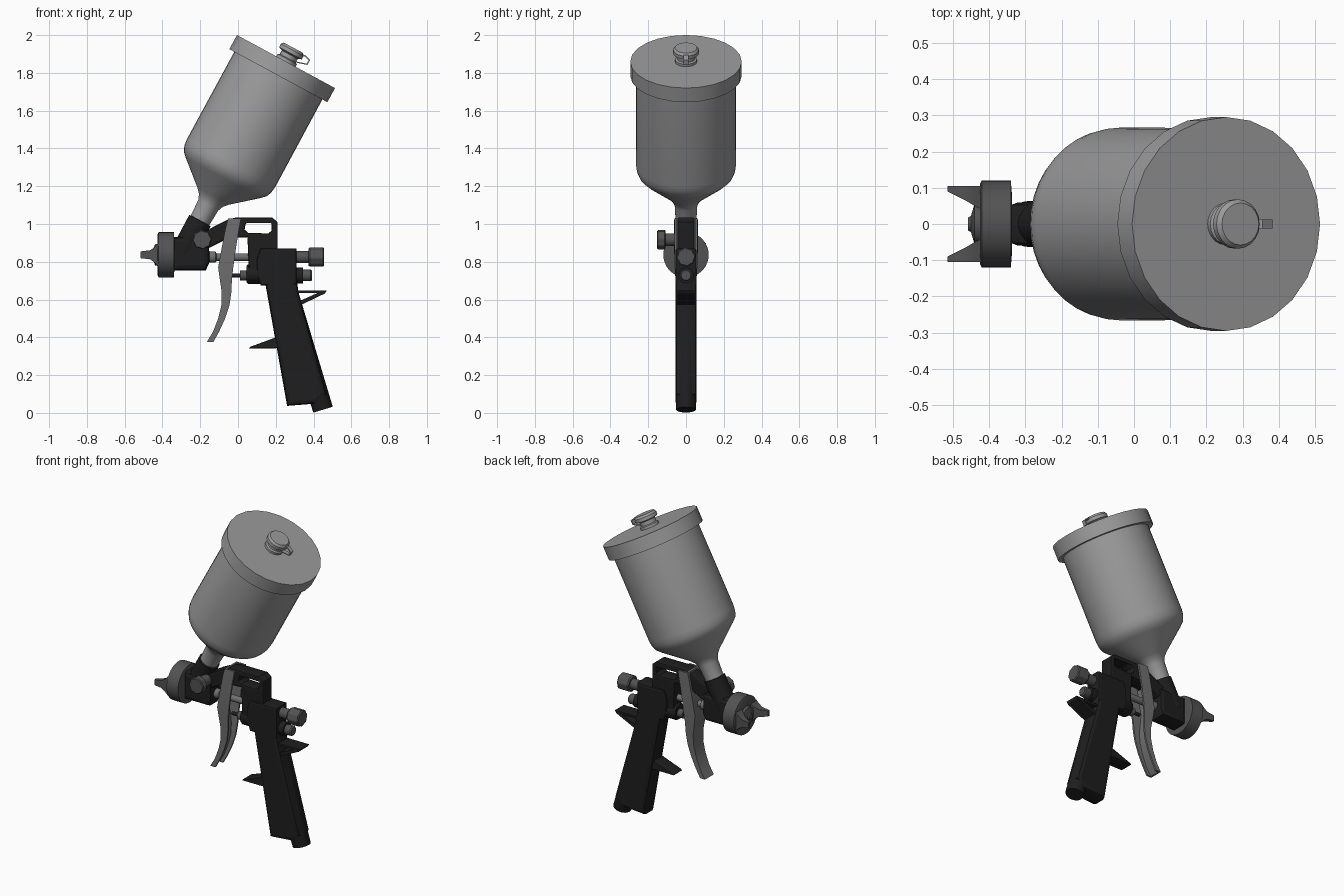
import bpy, bmesh, math
from mathutils import Vector


def material(name, r, g, b):
    m = bpy.data.materials.new(name)
    m.diffuse_color = (r, g, b, 1)
    return m


CUP = material("cup_grey", 0.33, 0.33, 0.33)
BLACK = material("black_body", 0.013, 0.013, 0.013)
STEEL = material("trigger_grey", 0.16, 0.16, 0.16)
DARK = material("dark_metal", 0.085, 0.085, 0.085)


def finish(name, mesh, mat, angle=35):
    ob = bpy.data.objects.new(name, mesh)
    bpy.context.collection.objects.link(ob)
    mesh.materials.clear()
    mesh.materials.append(mat)
    for p in mesh.polygons:
        p.use_smooth = True
        p.material_index = 0
    mesh.set_sharp_from_angle(angle=math.radians(angle))
    return ob


def loft(name, rings, mat, angle=35):
    """Skin a list of equal-length point rings and cap both ends."""
    bm = bmesh.new()
    vs = [[bm.verts.new(p) for p in ring] for ring in rings]
    n = len(vs[0])
    for a, b in zip(vs, vs[1:]):
        for i in range(n):
            j = (i + 1) % n
            bm.faces.new((a[i], a[j], b[j], b[i]))
    bm.faces.new(vs[0][::-1])
    bm.faces.new(vs[-1])
    bmesh.ops.recalc_face_normals(bm, faces=bm.faces)
    mesh = bpy.data.meshes.new(name)
    bm.to_mesh(mesh)
    bm.free()
    return finish(name, mesh, mat, angle)


def lathe(name, profile, origin, axis, mat, n=32, rib=0.0):
    """Revolve (radius, height) pairs about an axis; rib makes grip flutes."""
    q = Vector(axis).to_track_quat('Z', 'Y')
    o = Vector(origin)
    rings = []
    for r, h in profile:
        ring = []
        for i in range(n):
            a = 2 * math.pi * i / n
            s = r * (1 - rib * (i // 2 % 2))
            ring.append(o + q @ Vector((s * math.cos(a), s * math.sin(a), h)))
        rings.append(ring)
    return loft(name, rings, mat)


def prism(name, outlines, half, mat, bevel=0.0):
    """Extrude x-z outlines (the second one is a hole) along y, edges rounded."""
    cu = bpy.data.curves.new(name, 'CURVE')
    cu.dimensions, cu.fill_mode = '2D', 'BOTH'
    cu.extrude, cu.bevel_depth, cu.offset = half - bevel, bevel, -bevel
    cu.bevel_resolution = 1
    for pts in outlines:
        s = cu.splines.new('POLY')
        s.points.add(len(pts) - 1)
        for p, (x, z) in zip(s.points, pts):
            p.co = (x, z, 0, 1)
        s.use_cyclic_u = True
    tmp = bpy.data.objects.new(name + "_curve", cu)
    bpy.context.collection.objects.link(tmp)
    dg = bpy.context.evaluated_depsgraph_get()
    mesh = bpy.data.meshes.new_from_object(tmp.evaluated_get(dg))
    bpy.data.objects.remove(tmp)
    ob = finish(name, mesh, mat, 30)
    ob.rotation_euler.x = math.pi / 2
    return ob


# Paint cup, lid and cap: all share one tilted axis, heights run from the lid top
O, A = (0.254, 0, 1.86), (0.476, 0, 0.88)
lathe("cup", [(0.25, -0.05), (0.265, -0.06), (0.266, -0.61), (0.262, -0.645),
              (0.25, -0.675), (0.225, -0.70), (0.095, -0.81), (0.072, -0.835),
              (0.06, -0.865), (0.054, -0.98)], O, A, CUP, 40)
lathe("lid", [(0.266, -0.085), (0.295, -0.085), (0.295, 0)], O, A, CUP, 24)
lathe("lid_cap", [(0.058, -0.005), (0.058, 0.015), (0.048, 0.02), (0.048, 0.042),
                  (0.068, 0.05), (0.068, 0.07), (0.058, 0.083)], O, A, CUP, 20)
prism("cap_strap", [[(0.27, 1.905), (0.30, 1.898), (0.355, 1.895), (0.382, 1.868),
                     (0.368, 1.842), (0.30, 1.856), (0.30, 1.862), (0.364, 1.849),
                     (0.374, 1.868), (0.352, 1.887), (0.30, 1.89)]], 0.012, CUP)

# Cup socket and spray head
lathe("cup_socket", [(0.063, -1.15), (0.064, -0.958), (0.05, -0.955)], O, A, BLACK)
prism("spray_head", [[(-0.345, 0.93), (-0.28, 0.935), (-0.155, 0.93), (-0.15, 0.80),
                      (-0.17, 0.755), (-0.345, 0.755)]], 0.06, BLACK, 0.025)

# Air cap with its two horns
X = (1, 0, 0)
lathe("air_cap", [(0.11, -0.425), (0.12, -0.42), (0.12, -0.34), (0.085, -0.337)],
      (0, 0, 0.837), X, DARK, 36)
lathe("nozzle", [(0.018, -0.458), (0.022, -0.45), (0.055, -0.44), (0.06, -0.42)],
      (0, 0, 0.837), X, DARK, 20)
for side, label in ((-1, "front"), (1, "back")):
    rings = []
    for x, inner, hz in ((-0.515, 0.09, 0.018), (-0.465, 0.065, 0.024),
                         (-0.44, 0.05, 0.042), (-0.42, 0.04, 0.062)):
        rings.append([(x, side * y, 0.837 + z) for y, z in
                      ((inner, -hz), (0.105, -hz), (0.105, hz), (inner, hz))])
    loft("air_horn_" + label, rings, DARK)

# Main frame with the slotted bridge, and the wider valve block
prism("frame_bridge", [
    [(-0.19, 0.95), (-0.13, 0.985), (-0.06, 1.02), (-0.01, 1.035), (0.18, 1.035),
     (0.21, 1.01), (0.21, 0.70), (0.06, 0.70), (0.05, 0.93), (-0.05, 0.925),
     (-0.16, 0.87)],
    [(0.055, 0.953), (0.16, 0.95), (0.178, 0.965), (0.178, 1.0), (0.163, 1.017),
     (0.065, 1.017), (0.04, 1.0), (0.035, 0.97)]], 0.045, BLACK, 0.01)
prism("valve_block", [[(0.12, 0.87), (0.31, 0.87), (0.31, 0.675), (0.12, 0.675),
                       (0.10, 0.73), (0.10, 0.82)]], 0.056, BLACK, 0.012)
lathe("valve_boss", [(0.045, 0.045), (0.052, 0.055), (0.052, 0.15)],
      (0, 0, 0.735), X, BLACK)

# Grip: faceted front, round air pipe behind, finger hook and rear hook
prism("grip", [[(0.14, 0.71), (0.31, 0.71), (0.32, 0.64), (0.47, 0.10), (0.42, 0.05),
                (0.26, 0.037)]], 0.056, BLACK, 0.022)
lathe("grip_pipe", [(0.052, 0), (0.054, 0.006), (0.054, 0.68)],
      (0.45, 0, 0.017), (-0.287, 0, 0.958), BLACK)
prism("finger_hook", [[(0.057, 0.342), (0.065, 0.35), (0.16, 0.385), (0.20, 0.40),
                       (0.23, 0.36), (0.20, 0.342)]], 0.045, BLACK, 0.004)
prism("rear_hook", [[(0.28, 0.648), (0.47, 0.648), (0.46, 0.632), (0.33, 0.57),
                     (0.325, 0.592), (0.42, 0.634), (0.30, 0.634)]], 0.045, BLACK)

# Trigger: one U-shaped channel (front x, back x, z, half width)
rings = []
for f, b, z, h in ((-0.053, 0.016, 1.03, 0.06), (-0.068, 0.005, 0.97, 0.061),
                   (-0.085, -0.01, 0.88, 0.061), (-0.105, -0.025, 0.77, 0.06),
                   (-0.097, -0.032, 0.71, 0.056), (-0.086, -0.035, 0.64, 0.052),
                   (-0.088, -0.045, 0.57, 0.048), (-0.105, -0.068, 0.50, 0.046),
                   (-0.132, -0.10, 0.43, 0.045), (-0.165, -0.13, 0.375, 0.044)):
    t = 0.011
    rings.append([(x, y, z) for x, y in
                  ((f, -h), (f, h), (b, h), (b, h - t), (f + t, h - t),
                   (f + t, t - h), (b, t - h), (b, -h))])
loft("trigger", rings, STEEL)

# Needle, trigger pin and the adjusting knobs along x: (name, z, profile, colour, rib)
for name, z, prof, mat, rib in (
        ("needle", 0.825, [(0.02, -0.16), (0.02, 0.07)], STEEL, 0),
        ("needle_nut", 0.825, [(0.03, -0.165), (0.03, -0.12), (0.022, -0.115)], STEEL, 0),
        ("valve_pin", 0.728, [(0.011, -0.04), (0.011, 0.06)], BLACK, 0),
        ("valve_nut", 0.728, [(0.026, 0.01), (0.026, 0.05)], DARK, 0),
        ("fluid_stem", 0.825, [(0.032, 0.30), (0.032, 0.38)], DARK, 0),
        ("fluid_knob", 0.825, [(0.045, 0.373), (0.051, 0.38), (0.051, 0.45),
                               (0.045, 0.456)], DARK, 0.07),
        ("air_collar", 0.728, [(0.042, 0.30), (0.042, 0.345)], BLACK, 0),
        ("air_knob", 0.728, [(0.03, 0.34), (0.03, 0.352), (0.031, 0.355), (0.031, 0.385),
                             (0.025, 0.392)], DARK, 0)):
    lathe(name, prof, (0, 0, z), X, mat, 32, rib)

# Fan knob on the front side of the head
lathe("fan_stem", [(0.034, 0.03), (0.034, 0.115)], (-0.19, 0, 0.917), (0, -1, 0), DARK)
lathe("fan_knob", [(0.046, 0.108), (0.051, 0.113), (0.051, 0.147), (0.046, 0.153)],
      (-0.19, 0, 0.917), (0, -1, 0), DARK, 32, 0.07)
